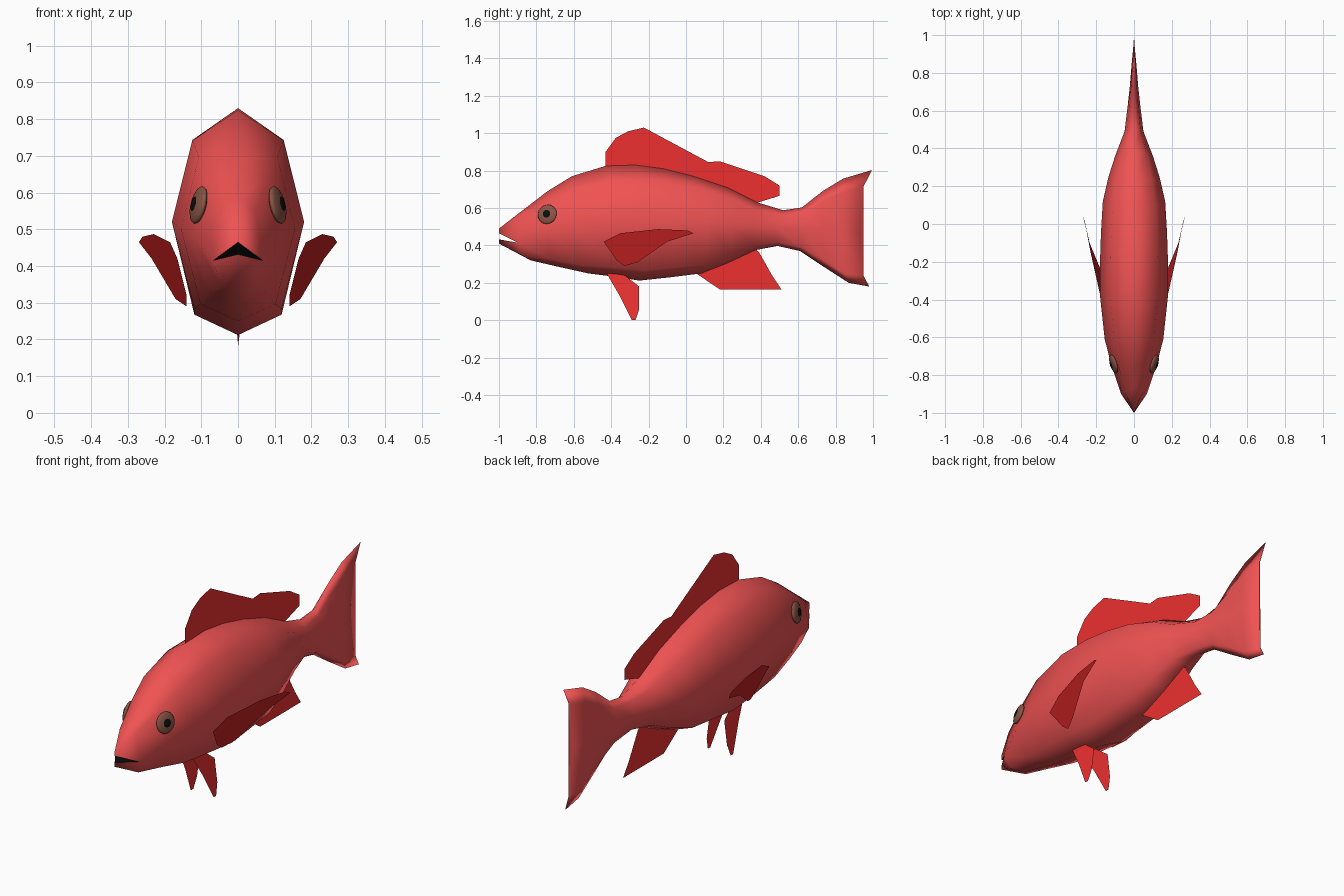
import bpy, bmesh
from mathutils import Vector

if "Cube" in bpy.data.objects:
    bpy.data.objects.remove(bpy.data.objects["Cube"])


def material(name, rgb):
    m = bpy.data.materials.new(name)
    m.diffuse_color = (*rgb, 1)
    m.use_nodes = True
    m.node_tree.nodes["Principled BSDF"].inputs["Base Color"].default_value = m.diffuse_color
    return m


RED = material("body red", (0.87, 0.085, 0.085))
FIN = material("fin red", (0.85, 0.03, 0.03))
DARK_FIN = material("side fin red", (0.55, 0.015, 0.015))
BLACK = material("black", (0.004, 0.004, 0.004))
IRIS = material("iris brown", (0.25, 0.09, 0.06))


def mesh_object(name, verts, faces, mats, smooth=False):
    me = bpy.data.meshes.new(name)
    me.from_pydata(verts, [], faces)
    for m in mats:
        me.materials.append(m)
    for p in me.polygons:
        p.use_smooth = smooth
    ob = bpy.data.objects.new(name, me)
    bpy.context.collection.objects.link(ob)
    return ob


# Body and tail: eight-sided sections (y top, y middle, y bottom, z top, z middle, z bottom, half width)
SECTIONS = [
    (-0.87, -0.90, -0.83, 0.59, 0.415, 0.32, 0.068),
    (-0.74, -0.74, -0.70, 0.69, 0.48, 0.29, 0.122),
    (-0.61, -0.61, -0.52, 0.77, 0.50, 0.25, 0.155),
    (-0.43, -0.38, -0.36, 0.825, 0.52, 0.23, 0.180),
    (-0.27, -0.20, -0.25, 0.83, 0.52, 0.212, 0.180),
    (-0.12, -0.05, -0.08, 0.81, 0.52, 0.23, 0.175),
    (0.04, 0.12, 0.08, 0.77, 0.52, 0.25, 0.165),
    (0.22, 0.25, 0.22, 0.71, 0.51, 0.305, 0.135),
    (0.38, 0.36, 0.37, 0.63, 0.50, 0.375, 0.100),
    (0.52, 0.49, 0.49, 0.588, 0.49, 0.397, 0.050),
    (0.62, 0.62, 0.61, 0.603, 0.49, 0.37, 0.034),
    (0.73, 0.73, 0.73, 0.69, 0.49, 0.29, 0.022),
    (0.84, 0.83, 0.87, 0.757, 0.49, 0.20, 0.014),
    (0.995, 0.93, 0.98, 0.803, 0.47, 0.18, 0.004),
]


def section(yt, ym, yb, zt, zm, zb, w):
    h = zt - zb
    ys, yl = ym + 0.3 * (yt - ym), ym + 0.4 * (yb - ym)
    sh = (0.69 * w, ys, zb + 0.86 * h)
    low = (0.66 * w, yl, zb + 0.09 * h)
    right = [sh, (w, ym, zm), low]
    left = [(-x, y, z) for x, y, z in reversed(right)]
    return [(0, yt, zt)] + right + [(0, yb, zb)] + left


verts = [v for s in SECTIONS for v in section(*s)]
faces = []
for i in range(len(SECTIONS) - 1):
    for j in range(8):
        a, b = 8 * i + j, 8 * i + (j + 1) % 8
        faces.append((a, b, b + 8, a + 8))
n = len(verts)
faces.append(tuple(range(n - 8, n)))
# Jaws: two lip tips joined to the first section, leaving an open mouth
verts += [(0, -1, 0.49), (0, -1, 0.465), (0, -1, 0.432), (0, -1, 0.41)]
t1, t2, b1, b2 = range(n, n + 4)
faces += [(0, t1, 1), (1, t1, t2, 2), (2, b1, b2, 3), (3, b2, 4),
          (0, 7, t1), (7, 6, t2, t1), (6, 5, b2, b1), (5, 4, b2)]
body = mesh_object("body", verts, faces, [RED], True)
bm = bmesh.new()
bm.from_mesh(body.data)
bmesh.ops.recalc_face_normals(bm, faces=bm.faces)
bm.to_mesh(body.data)
bm.free()

# Mouth lining
mesh_object("mouth", [verts[2], verts[6], verts[t2], verts[b1]], [(0, 1, 2), (1, 0, 3)], [BLACK])


# Centre fins, drawn as side outlines
def fin(name, pts, mat):
    return mesh_object(name, pts, [tuple(range(len(pts)))], [mat])


dorsal = [(-.43, .81), (-.43, .90), (-.375, .975), (-.31, 1.01), (-.225, 1.03), (.12, .845),
          (.18, .85), (.42, .77), (.50, .72), (.50, .665), (.37, .625), (.2, .70), (0, .765), (-.2, .81)]
fin("dorsal_fin", [(0, y, z) for y, z in dorsal], FIN)
anal = [(.04, .26), (.18, .165), (.51, .165), (.46, .24), (.39, .365), (.36, .39), (.2, .31)]
fin("anal_fin", [(0, y, z) for y, z in anal], FIN)

# Paired fins
pelvic = [(-.43, .26), (-.36, .14), (-.29, 0), (-.27, 0), (-.25, .06), (-.25, .18), (-.34, .25)]
pectoral = [(.165, -.44, .42), (.185, -.35, .465), (.23, -.15, .487), (.26, .01, .48), (.27, .04, .465),
            (.235, -.10, .42), (.17, -.26, .31), (.14, -.33, .29), (.14, -.37, .32)]
for side, s in (("right", 1), ("left", -1)):
    fin(side + "_pelvic_fin", [(s * (.065 - .125 * z), y, z) for y, z in pelvic], FIN)
    fin(side + "_pectoral_fin", [(s * x, y, z) for x, y, z in pectoral], DARK_FIN)


# Eyes: flattened domes lying on the head surface
def eye_disc(name, s, r, depth, lift, mat):
    normal = Vector((s * 0.93, -0.29, 0.22)).normalized()
    bpy.ops.mesh.primitive_uv_sphere_add(segments=16, ring_count=8, radius=1)
    ob = bpy.context.object
    ob.name = name
    ob.scale = (r, r, depth)
    ob.rotation_euler = normal.to_track_quat('Z', 'Y').to_euler()
    ob.location = Vector((s * 0.102, -0.74, 0.565)) + normal * lift
    ob.data.materials.append(mat)
    bpy.ops.object.shade_smooth()


for side, s in (("right", 1), ("left", -1)):
    eye_disc(side + "_eye", s, 0.053, 0.016, 0.006, IRIS)
    eye_disc(side + "_pupil", s, 0.022, 0.006, 0.019, BLACK)
